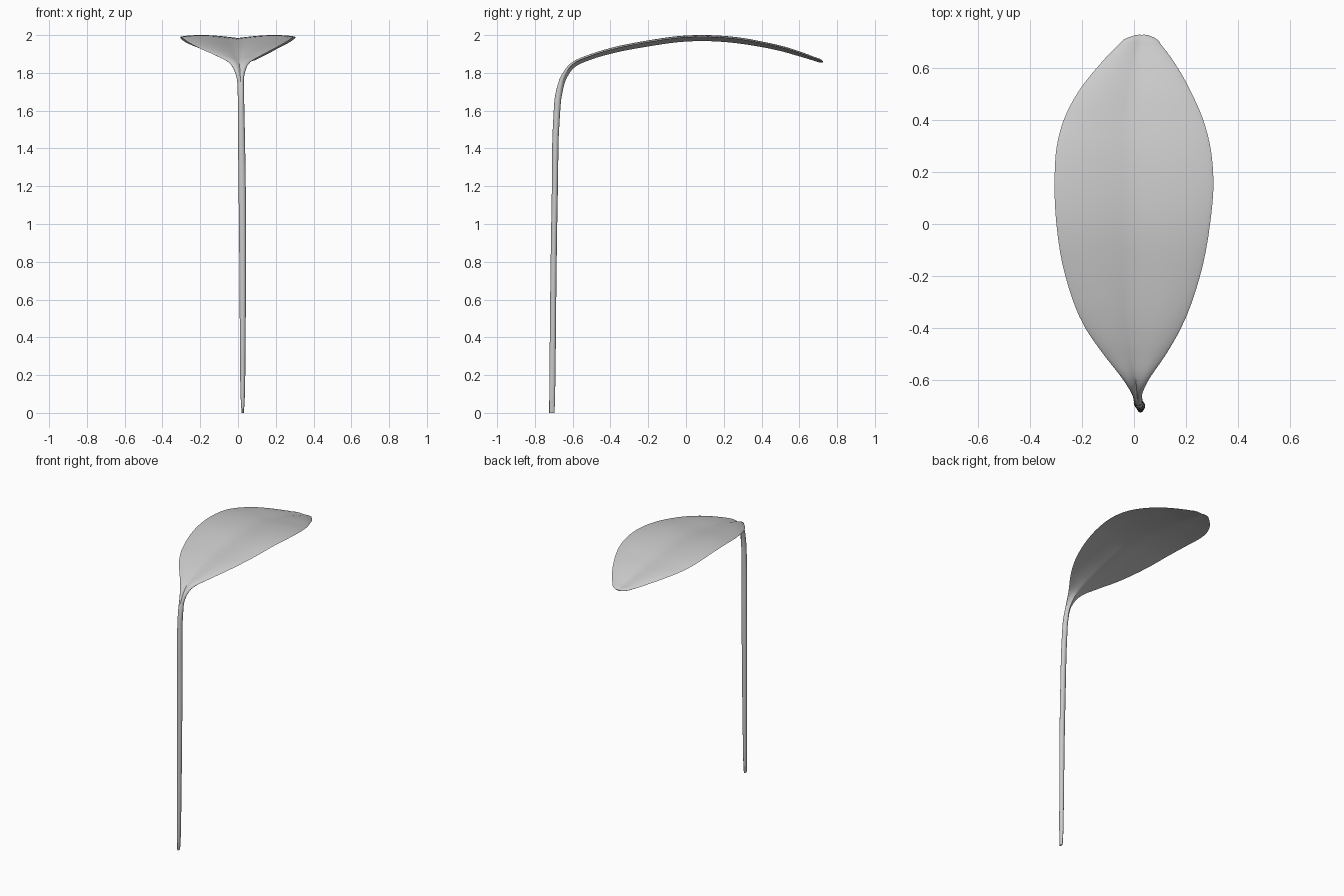
import bpy, bmesh, math
from mathutils import Vector

if "Cube" in bpy.data.objects:
    bpy.data.objects.remove(bpy.data.objects["Cube"])

# Stations along stem and blade: x, y, z, half width, fold rise, half thickness
STATIONS = [
    (.025, -.710, .000, .006, 0, .014), (.025, -.709, .06, .010, 0, .015),
    (.025, -.706, .30, .014, 0, .016), (.025, -.702, .70, .017, 0, .016),
    (.022, -.694, 1.20, .019, 0, .016), (.017, -.686, 1.55, .018, 0, .017),
    (.015, -.671, 1.70, .017, .002, .017), (.012, -.646, 1.775, .020, .007, .014),
    (.008, -.600, 1.834, .044, .012, .010), (.003, -.50, 1.880, .118, .014, .008),
    (-.003, -.40, 1.909, .182, .016, .008), (-.005, -.20, 1.948, .258, .018, .008),
    (-.003, 0, 1.974, .295, .018, .008), (0, .17, 1.974, .305, .018, .008),
    (-.002, .30, 1.961, .294, .018, .008), (-.002, .40, 1.944, .267, .017, .007),
    (.002, .50, 1.923, .219, .016, .007), (.013, .60, 1.895, .153, .013, .007),
    (.022, .68, 1.870, .087, .009, .006), (.027, .715, 1.860, .050, .005, .006),
    (.030, .726, 1.857, .022, .001, .003),
]
RING, STEPS = 40, 4


def catmull(p, i, t):
    """Smooth interpolation between station i and i + 1, spaced by distance."""
    a, b = p[i], p[i + 1]
    dist = lambda q, r: math.dist(q[:3], r[:3])
    d = dist(a, b)

    def slope(k):
        lo, hi = max(k - 1, 0), min(k + 1, len(p) - 1)
        if lo == k or hi == k:
            return [(h - l) / dist(p[lo], p[hi]) for l, h in zip(p[lo], p[hi])]
        d0, d1 = dist(p[lo], p[k]), dist(p[k], p[hi])
        return [((m - l) / d0 * d1 + (h - m) / d1 * d0) / (d0 + d1)
                for l, m, h in zip(p[lo], p[k], p[hi])]

    h1, h2 = 2*t**3 - 3*t**2 + 1, t**3 - 2*t**2 + t
    h3, h4 = 3*t**2 - 2*t**3, t**3 - t**2
    return [h1*u + h2*d*m + h3*v + h4*d*n
            for u, v, m, n in zip(a, b, slope(i), slope(i + 1))]


path = [catmull(STATIONS, i, s / STEPS)
        for i in range(len(STATIONS) - 1) for s in range(STEPS)]
path.append(list(STATIONS[-1]))

# Loft: round stem flowing into a folded, thin blade
bm = bmesh.new()
rings = []
for i, (x, y, z, w, rise, th) in enumerate(path):
    lo, hi = path[max(i - 1, 0)], path[min(i + 1, len(path) - 1)]
    tangent = Vector((0, hi[1] - lo[1], hi[2] - lo[2])).normalized()
    normal = Vector((0, -tangent.z, tangent.y))
    if i == 0:
        normal = Vector((0, -1, 0))
    ring = []
    for k in range(RING):
        a = 2 * math.pi * k / RING
        u, v = math.cos(a), math.sin(a)
        lift = rise * math.sin(2.2 * abs(u)) + th * v
        ring.append(bm.verts.new(Vector((x + w * u, y, z)) + normal * lift))
    rings.append(ring)
for r, s in zip(rings, rings[1:]):
    for k in range(RING):
        n = (k + 1) % RING
        bm.faces.new((r[k], r[n], s[n], s[k]))
bm.faces.new(rings[0])
bm.faces.new(rings[-1])
bmesh.ops.recalc_face_normals(bm, faces=bm.faces)

mesh = bpy.data.meshes.new("leaf_with_stem")
bm.to_mesh(mesh)
bm.free()
leaf = bpy.data.objects.new("leaf_with_stem", mesh)
bpy.context.collection.objects.link(leaf)
bpy.context.view_layer.objects.active = leaf
leaf.select_set(True)
bpy.ops.object.shade_smooth_by_angle(angle=math.radians(50))
